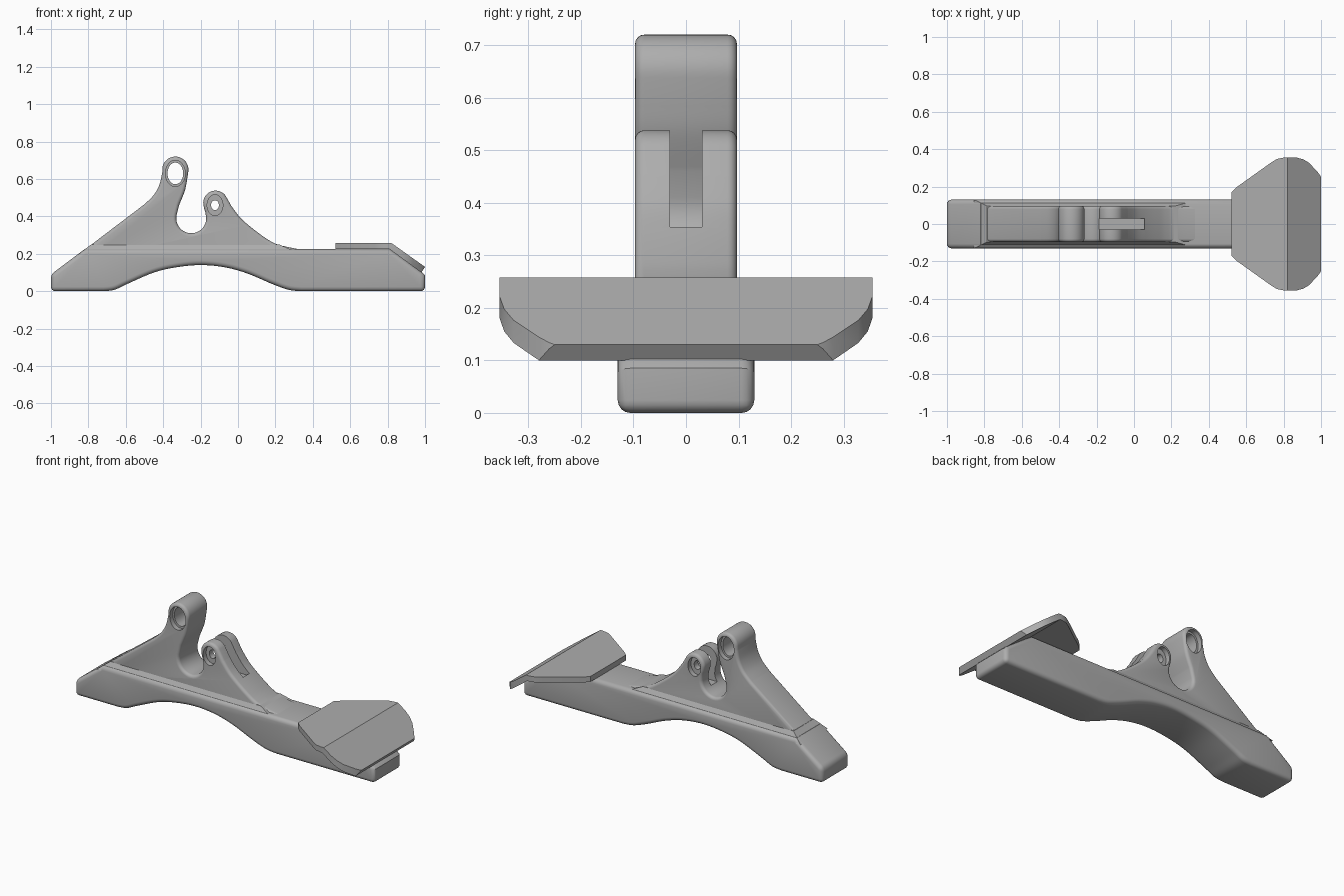
import bpy, bmesh, math
from mathutils import Vector

if "Cube" in bpy.data.objects:
    bpy.data.objects.remove(bpy.data.objects["Cube"])

grey = bpy.data.materials.new("plain_grey")
grey.diffuse_color = (0.42, 0.42, 0.42, 1)
grey.use_nodes = True
grey.node_tree.nodes["Principled BSDF"].inputs["Base Color"].default_value = grey.diffuse_color


def arc(cx, cz, r, a0, a1, n=20):
    return [(cx + r * math.cos(math.radians(a0 + (a1 - a0) * i / n)),
             cz + r * math.sin(math.radians(a0 + (a1 - a0) * i / n))) for i in range(n + 1)]


def smooth(pts, n=6):
    """Open Catmull-Rom curve through the points."""
    p = [Vector(q) for q in [pts[0]] + pts + [pts[-1]]]
    out = []
    for a, b, c, d in zip(p, p[1:], p[2:], p[3:]):
        for i in range(n):
            t = i / n
            out.append(tuple(0.5 * (2 * b + (c - a) * t + (2 * a - 5 * b + 4 * c - d) * t * t
                                    + (3 * b - a - 3 * c + d) * t ** 3)))
    return out + [tuple(pts[-1])]


def prism(name, pts, lo, hi, axis="y"):
    """Extrude a profile along y (points are x, z) or along z (points are x, y)."""
    bm = bmesh.new()
    place = (lambda p, h: (p[0], h, p[1])) if axis == "y" else (lambda p, h: (p[0], p[1], h))
    face = bm.faces.new([bm.verts.new(place(p, lo)) for p in pts])
    ext = bmesh.ops.extrude_face_region(bm, geom=[face])
    for v in ext["geom"]:
        if isinstance(v, bmesh.types.BMVert):
            v.co[1 if axis == "y" else 2] = hi
    bmesh.ops.recalc_face_normals(bm, faces=bm.faces[:])
    me = bpy.data.meshes.new(name)
    bm.to_mesh(me)
    bm.free()
    ob = bpy.data.objects.new(name, me)
    me.materials.append(grey)
    bpy.context.collection.objects.link(ob)
    return ob


def activate(ob):
    bpy.ops.object.select_all(action="DESELECT")
    ob.select_set(True)
    bpy.context.view_layer.objects.active = ob


def bevel(ob, width, angle):
    activate(ob)
    m = ob.modifiers.new("round", "BEVEL")
    m.width, m.segments = width, 4
    m.limit_method, m.angle_limit = "ANGLE", math.radians(angle)
    m.use_clamp_overlap = False
    bpy.ops.object.modifier_apply(modifier=m.name)


def boolean(ob, cutter, op="DIFFERENCE"):
    activate(ob)
    m = ob.modifiers.new("cut", "BOOLEAN")
    m.operation, m.object, m.solver = op, cutter, "EXACT"
    bpy.ops.object.modifier_apply(modifier=m.name)
    bpy.data.objects.remove(cutter)


def finish(ob):
    activate(ob)
    bpy.ops.object.shade_smooth_by_angle(angle=math.radians(30))


def ellipse(cx, cz, rx, rz, n=40):
    return [(cx + rx * math.cos(2 * math.pi * i / n), cz + rz * math.sin(2 * math.pi * i / n))
            for i in range(n)]


# Base bar with an arched underside
arch = smooth([(0.34, 0), (0.27, 0.008), (0.18, 0.04), (0.05, 0.095), (-0.07, 0.128), (-0.2, 0.14),
               (-0.33, 0.128), (-0.45, 0.1), (-0.59, 0.04), (-0.66, 0.008), (-0.72, 0)])
bar = prism("base_bar", arch + [(-1, 0), (-1, 0.09), (-0.82, 0.225), (0.81, 0.225),
                                (0.985, 0.1), (1, 0.085), (1, 0)], -0.13, 0.13)
bevel(bar, 0.024, 50)
finish(bar)

# Upright bracket with two bosses and the U-shaped gap between them
outline = [(-0.82, 0.15), (-0.82, 0.222)]
outline += smooth([(-0.5, 0.465), (-0.45, 0.515), (-0.42, 0.57), (-0.405, 0.635)])
outline += arc(-0.335, 0.65, 0.07, 175, -10)
outline += smooth([(-0.273, 0.59), (-0.285, 0.535), (-0.315, 0.46)])
outline += arc(-0.25, 0.39, 0.08, 165, 358)
outline += smooth([(-0.174, 0.42), (-0.182, 0.445)], 3)
outline += arc(-0.12, 0.472, 0.066, 180, 35)
outline += smooth([(-0.035, 0.455), (0.01, 0.396), (0.06, 0.35), (0.118, 0.305),
                   (0.17, 0.27), (0.225, 0.246), (0.34, 0.222)])
outline += [(0.36, 0.15)]
bracket = prism("upright_bracket", outline, -0.097, 0.097)
bevel(bracket, 0.018, 60)

# Pin holes with recesses on both sides
for cx, cz, hole, recess in [(-0.335, 0.63, (0.042, 0.058), (0.053, 0.07)),
                             (-0.123, 0.46, (0.021, 0.026), (0.042, 0.056))]:
    boolean(bracket, prism("hole_cutter", ellipse(cx, cz, *hole), -0.2, 0.2))
    for lo, hi in [(-0.2, -0.068), (0.068, 0.2)]:
        boolean(bracket, prism("recess_cutter", ellipse(cx, cz, *recess), lo, hi))

# Slot that splits the smaller boss
boolean(bracket, prism("slot_cutter", [(-0.2, 0.34), (0.055, 0.34), (0.055, 0.6), (-0.2, 0.6)],
                       -0.03, 0.03))
finish(bracket)

# Sloped shoulder between bar and bracket
shoulder = prism("sloped_shoulder", [(-0.855, 0.197), (-0.785, 0.25), (0.22, 0.25), (0.34, 0.197)],
                 -0.13, 0.13)
for v in shoulder.data.vertices:
    if v.co.z > 0.24:
        v.co.y = math.copysign(0.096, v.co.y)
finish(shoulder)

# Bent foot plate, cut to its outline as seen from above
plate = prism("foot_plate", [(0.52, 0.225), (0.52, 0.258), (0.82, 0.258), (1.0, 0.13),
                             (0.98, 0.10), (0.81, 0.225)], -0.5, 0.5)
half = [(0.515, 0.165), (0.55, 0.198), (0.735, 0.33), (0.765, 0.348), (0.80, 0.355), (0.87, 0.355),
        (0.905, 0.346), (0.935, 0.328), (0.98, 0.28), (0.995, 0.26), (1.01, 0.23)]
boolean(plate, prism("plate_cutter", half + [(x, -y) for x, y in reversed(half)], 0, 0.5, "z"),
        "INTERSECT")
finish(plate)
